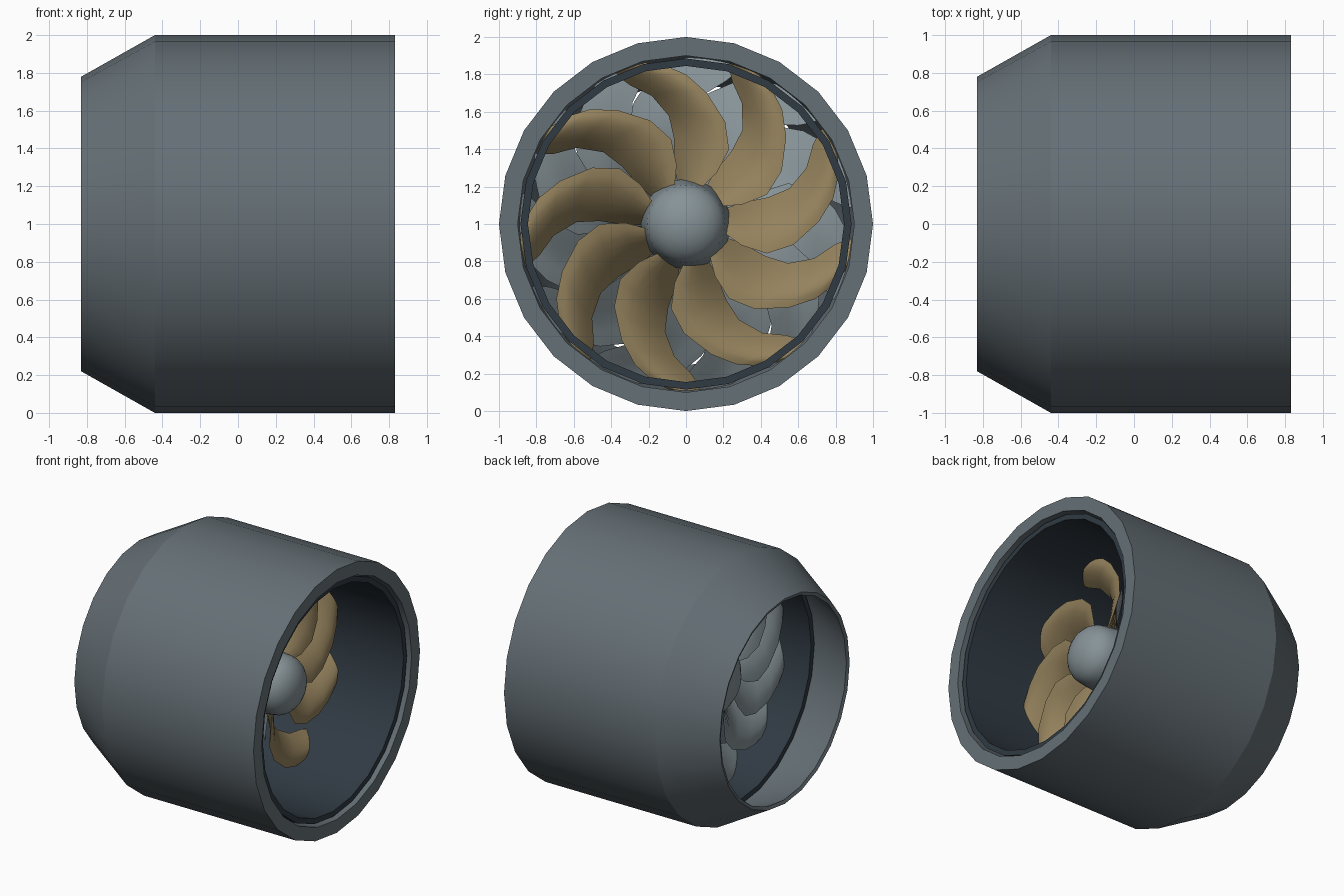
import bpy, bmesh
from math import sin, cos, pi, radians

if "Cube" in bpy.data.objects:
    bpy.data.objects.remove(bpy.data.objects["Cube"])

CZ = 1.0  # height of the engine axis (runs along x)


def material(name, rgb):
    m = bpy.data.materials.new(name)
    m.diffuse_color = (*rgb, 1)
    m.use_nodes = True
    m.node_tree.nodes["Principled BSDF"].inputs["Base Color"].default_value = m.diffuse_color
    return m


SHELL = material("shell_grey", (0.13, 0.16, 0.18))
LIGHT = material("light_grey", (0.24, 0.29, 0.31))
DARK = material("dark_liner", (0.03, 0.043, 0.057))
GOLD = material("bronze", (0.30, 0.225, 0.11))


def finish(bm, name, mat, angle):
    bmesh.ops.remove_doubles(bm, verts=bm.verts, dist=1e-5)
    bmesh.ops.recalc_face_normals(bm, faces=bm.faces)
    me = bpy.data.meshes.new(name)
    bm.to_mesh(me)
    bm.free()
    me.materials.append(mat)
    ob = bpy.data.objects.new(name, me)
    bpy.context.collection.objects.link(ob)
    me.shade_smooth()
    me.set_sharp_from_angle(angle=radians(angle))
    return ob


def polar(x, r, a):
    return (x, r * cos(a), CZ + r * sin(a))


def lathe(name, profile, segs, mat, angle, closed):
    """Revolve (x, radius) points around the engine axis."""
    bm = bmesh.new()
    rings = [[bm.verts.new(polar(x, r, 2 * pi * i / segs)) for i in range(segs)]
             for x, r in profile]
    n = len(rings)
    for k in range(n if closed else n - 1):
        a, b = rings[k], rings[(k + 1) % n]
        for i in range(segs):
            j = (i + 1) % segs
            bm.faces.new((a[i], a[j], b[j], b[i]))
    bmesh.ops.dissolve_degenerate(bm, dist=1e-5, edges=bm.edges)
    return finish(bm, name, mat, angle)


def blade_ring(name, stations, count, thick, camber, mat, phase=0.0):
    """Stations: radius, leading angle, trailing angle, leading x, trailing x."""
    bm = bmesh.new()
    N = 6
    ts = [i / N for i in range(N + 1)]
    path = [(t, 1) for t in ts] + [(t, -1) for t in reversed(ts[1:-1])]
    for b in range(count):
        turn = 360 * b / count + phase
        loops = []
        for r, a0, a1, x0, x1 in stations:
            loop = []
            for t, side in path:
                bulge = sin(pi * t)
                x = x0 + (x1 - x0) * t + camber * bulge + side * thick / 2 * bulge ** 0.5
                loop.append(bm.verts.new(polar(x, r, radians(a0 + (a1 - a0) * t + turn))))
            loops.append(loop)
        for a, c in zip(loops, loops[1:]):
            for i in range(len(a)):
                j = (i + 1) % len(a)
                bm.faces.new((a[i], a[j], c[j], c[i]))
        bm.faces.new(loops[0])
        bm.faces.new(loops[-1])
    return finish(bm, name, mat, 50)


# Outer shell with tapered rear
lathe("outer_shell", [(-0.83, 0.78), (-0.44, 1.0), (0.83, 1.0), (0.83, 0.9),
                      (-0.44, 0.9), (-0.82, 0.755)], 24, SHELL, 25, True)

# Dark liner tube standing slightly clear of the shell
lathe("inner_liner", [(-0.46, 0.885), (0.80, 0.885), (0.80, 0.845), (-0.46, 0.845)],
      24, DARK, 25, True)

# Spinner: slightly tapered hub with rounded nose and a short rear cap
nose = [(0.36 + 0.16 * sin(a * pi / 12), 0.215 * cos(a * pi / 12)) for a in range(6)]
lathe("spinner", [(-0.36, 0.0), (-0.36, 0.15), (-0.31, 0.22), (0.0, 0.24), (0.15, 0.24)]
      + nose + [(0.52, 0.0)], 32, LIGHT, 40, False)

# Swept fan blades
fan = [(0.20, 68, 102, 0.30, 0.10), (0.32, 59, 101, 0.32, 0.10),
       (0.46, 60, 98, 0.32, 0.11), (0.585, 69, 99, 0.31, 0.13),
       (0.71, 81, 105, 0.30, 0.15), (0.80, 90, 112, 0.28, 0.16),
       (0.85, 97, 114, 0.27, 0.17), (0.89, 104, 115, 0.25, 0.18)]
blade_ring("fan_blades", fan, 9, 0.035, 0.03, GOLD)

# Rear stator blades, swept the opposite way
stator = [(r, 180 - a0 + 4, 180 - a1 - 4, -0.28 + (0.30 - x0), -0.08 + (0.17 - x1) * 0.5)
          for r, a0, a1, x0, x1 in fan]
blade_ring("stator_blades", stator, 11, 0.03, -0.03, LIGHT, 10)
